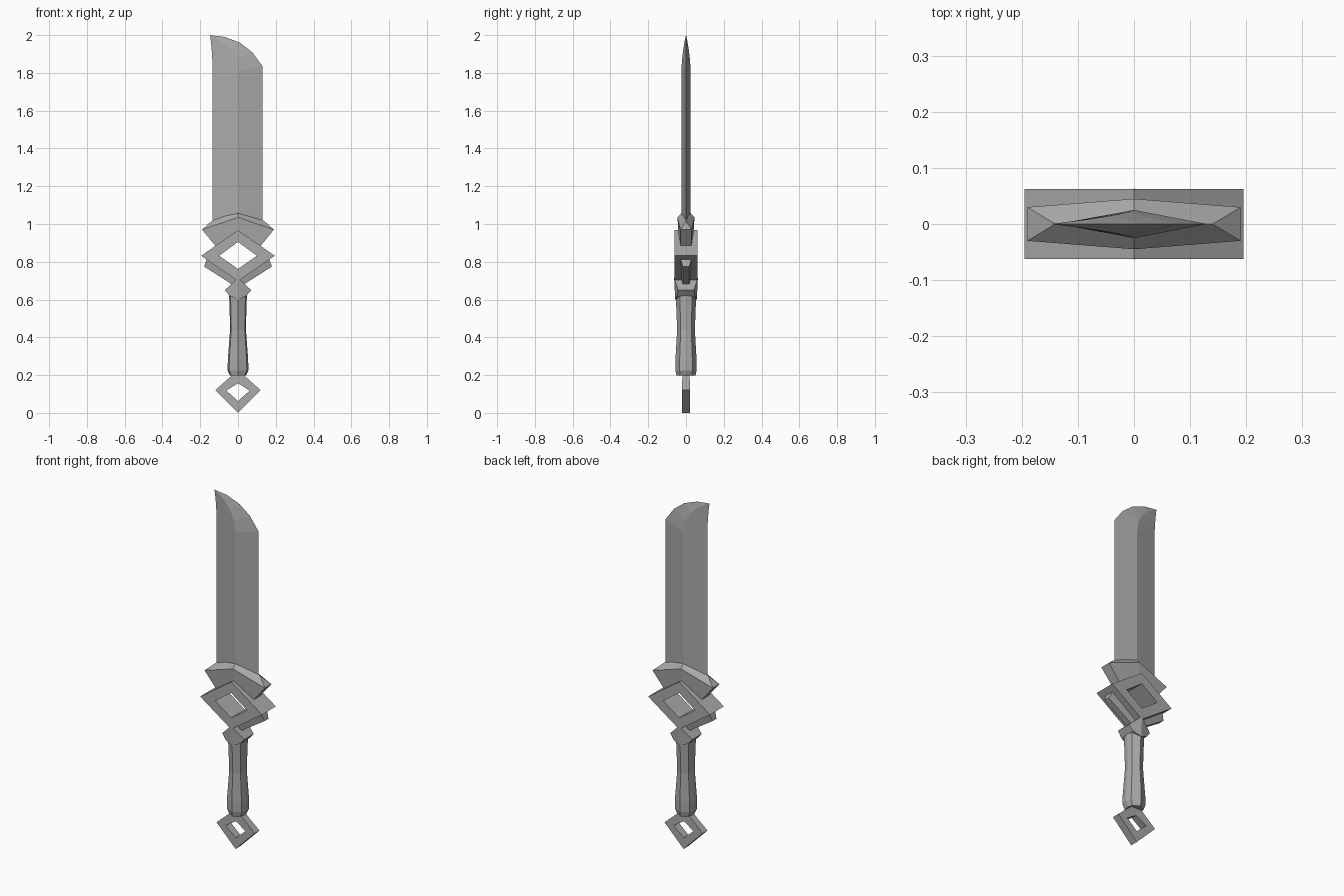
import bpy, bmesh

if "Cube" in bpy.data.objects:
    bpy.data.objects.remove(bpy.data.objects["Cube"], do_unlink=True)

GREY = (0.4, 0.4, 0.4, 1)
steel = bpy.data.materials.new("steel_grey")
steel.use_nodes = True
steel.diffuse_color = GREY
steel.node_tree.nodes["Principled BSDF"].inputs["Base Color"].default_value = GREY


def loft(name, sections, closed=False, caps=None):
    """Skin matching cross-sections, either looped round or capped at both ends."""
    bm = bmesh.new()
    rows = [[bm.verts.new(p) for p in s] for s in sections]
    n = len(rows[0])
    pairs = list(zip(rows, rows[1:]))
    if closed:
        pairs.append((rows[-1], rows[0]))
    for a, b in pairs:
        for i in range(n):
            j = (i + 1) % n
            bm.faces.new((a[i], a[j], b[j], b[i]))
    if not closed:
        for row in (rows[0], rows[-1]):
            for cap in caps or [range(n)]:
                bm.faces.new([row[i] for i in cap])
    bmesh.ops.remove_doubles(bm, verts=bm.verts, dist=0.0001)
    bmesh.ops.dissolve_degenerate(bm, dist=0.0001, edges=bm.edges)
    bmesh.ops.recalc_face_normals(bm, faces=bm.faces)
    mesh = bpy.data.meshes.new(name)
    bm.to_mesh(mesh)
    bm.free()
    mesh.materials.append(steel)
    obj = bpy.data.objects.new(name, mesh)
    bpy.context.collection.objects.link(obj)
    return obj


def frame(name, corners):
    """Open diamond frame; each corner is outer x, z, inner x, z, half depth."""
    return loft(name, [[(ox, -d, oz), (ox, d, oz), (ix, d, iz), (ix, -d, iz)]
                       for ox, oz, ix, iz, d in corners], closed=True)


def mirrored(half):
    """Sections running from the -x end through the middle to the +x end."""
    middle, end = half
    return [[(-x, y, z) for x, y, z in end], middle, end]


# Blade: diamond section, ridge sweeping over to the clipped tip
# left x, z; ridge x, z, half thickness; right x, z
blade_rows = [
    (-0.135, 0.98, 0, 0.98, 0.025, 0.13, 0.98),
    (-0.135, 1.84, 0, 1.81, 0.025, 0.13, 1.835),
    (-0.137, 1.89, -0.012, 1.87, 0.021, 0.075, 1.91),
    (-0.14, 1.93, -0.04, 1.92, 0.015, 0.01, 1.96),
    (-0.144, 1.97, -0.085, 1.965, 0.008, -0.07, 1.99),
    (-0.148, 2.0, -0.148, 2.0, 0, -0.148, 2.0),
]
blade = loft("blade", [[(lx, 0, lz), (cx, -t, cz), (rx, 0, rz), (cx, t, cz)]
                       for lx, lz, cx, cz, t, rx, rz in blade_rows])

# Upper guard: peaked chevron with a ridge on top
def peaked(bottom, shoulder, ridge):
    (bx, by, bz), (sx, sy, sz), (rx, rz) = bottom, shoulder, ridge
    return [(bx, -by, bz), (sx, -sy, sz), (rx, 0, rz), (sx, sy, sz), (bx, by, bz)]

loft("upper_guard", mirrored((
    peaked((0, 0.04, 0.95), (0, 0.045, 1.035), (0, 1.085)),
    peaked((0.12, 0.028, 0.885), (0.19, 0.03, 0.97), (0.14, 1.015)))),
    caps=[(1, 2, 3), (0, 1, 3, 4)])

# Guard frame: thick open diamond
frame("guard_frame", [
    (0, 0.967, 0, 0.905, 0.062), (0.195, 0.832, 0.1, 0.832, 0.062),
    (0, 0.697, 0, 0.762, 0.062), (-0.195, 0.832, -0.1, 0.832, 0.062)])

# Lower guard: thin tapered strip under the frame
def strip(ix, iz, ox, oz):
    return [(ix, -0.027, iz), (ox, -0.017, oz), (ox, 0.017, oz), (ix, 0.027, iz)]

loft("lower_guard", mirrored((strip(0, 0.72, 0, 0.66),
                              strip(0.165, 0.812, 0.18, 0.775))))

# Collar: faceted diamond block gripping the handle
collar = [(0, 0.063, 0.715), (0.07, 0.042, 0.65), (0.045, 0.047, 0.62),
          (0, 0.057, 0.6), (-0.045, 0.047, 0.62), (-0.07, 0.042, 0.65)]
loft("collar", [[(x, side * y, z) for x, y, z in collar] for side in (-1, 1)],
     caps=[(0, 1, 2, 3), (0, 3, 4, 5)])

# Handle: eight-sided waisted grip, rows of height, half width, half depth
grip = [(0.197, 0.042, 0.05), (0.225, 0.055, 0.056), (0.28, 0.054, 0.056),
        (0.44, 0.042, 0.047), (0.57, 0.045, 0.052), (0.64, 0.048, 0.056)]
ring = [(1, 0), (0.85, 0.6), (0, 1), (-0.85, 0.6),
        (-1, 0), (-0.85, -0.6), (0, -1), (0.85, -0.6)]
loft("handle", [[(u * w, v * d, z) for u, v in ring] for z, w, d in grip])

# Pommel: small open diamond
frame("pommel", [
    (0, 0.227, 0, 0.157, 0.018), (0.12, 0.12, 0.062, 0.118, 0.022),
    (0, 0, 0, 0.063, 0.022), (-0.12, 0.12, -0.062, 0.118, 0.022)])
